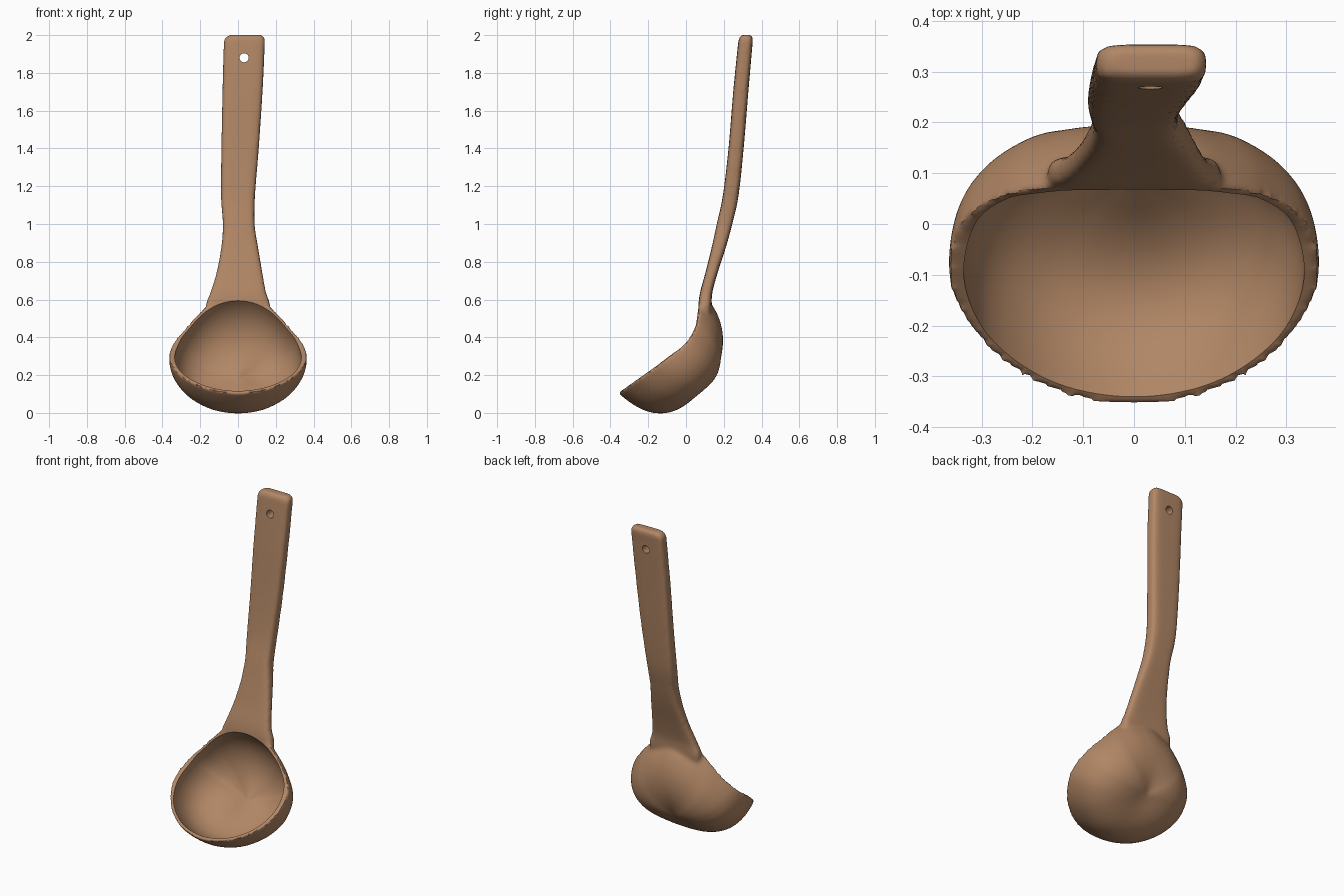
import bpy
import bmesh
import math
from mathutils import Vector

if "Cube" in bpy.data.objects:
    bpy.data.objects.remove(bpy.data.objects["Cube"], do_unlink=True)

wood = bpy.data.materials.new("warm_wood")
wood.use_nodes = True
WOOD = (0.44, 0.24, 0.13, 1)
wood.diffuse_color = WOOD
bsdf = wood.node_tree.nodes["Principled BSDF"]
bsdf.inputs["Base Color"].default_value = WOOD
bsdf.inputs["Roughness"].default_value = 0.6


def spline(points, steps, closed=False):
    """Catmull-Rom resampling of tuples of any length."""
    n = len(points)
    out = []
    for i in range(n if closed else n - 1):
        ids = [i - 1, i, i + 1, i + 2]
        ids = [k % n if closed else min(max(k, 0), n - 1) for k in ids]
        quads = list(zip(*[points[k] for k in ids]))
        for s in range(steps):
            t = s / steps
            out.append([0.5 * (2 * b + (c - a) * t + (2 * a - 5 * b + 4 * c - d) * t * t
                               + (3 * b - a - 3 * c + d) * t ** 3) for a, b, c, d in quads])
    if not closed:
        out.append(list(points[-1]))
    return out


def loft(bm, rings):
    """Closed skin through equal rings, with a fan at each end."""
    loops = [[bm.verts.new(p) for p in ring] for ring in rings]
    n = len(loops[0])
    for a, b in zip(loops, loops[1:]):
        for i in range(n):
            j = (i + 1) % n
            bm.faces.new((a[i], a[j], b[j], b[i]))
    for loop in (loops[0], loops[-1]):
        tip = bm.verts.new(sum((v.co for v in loop), Vector()) / n)
        for i in range(n):
            bm.faces.new((loop[i], loop[(i + 1) % n], tip))


def finish(bm, name):
    bmesh.ops.recalc_face_normals(bm, faces=bm.faces[:])
    mesh = bpy.data.meshes.new(name)
    bm.to_mesh(mesh)
    bm.free()
    obj = bpy.data.objects.new(name, mesh)
    bpy.context.collection.objects.link(obj)
    mesh.materials.append(wood)
    return obj


# Bowl: the rim bends up at the back and the shell bulges along DEPTH
CENTER = Vector((0, -0.14, 0.37))
DEPTH = Vector((0, 0.77, -0.64))


def rim(half):
    full = half + [(-x, y, z) for x, y, z in reversed(half[1:-1])]
    return [Vector(p) for p in spline(full, 8, closed=True)]


def shell(edge, depth, steps=20):
    rings = []
    for k in range(steps):
        a = 0.5 * math.pi * k / steps
        ring = []
        for p in edge:
            front = min(max((0.37 - p.z) / 0.25, 0), 1)
            e = 2 / (2 + 0.8 * front)
            ring.append(CENTER + (p - CENTER) * math.cos(a) ** e
                        + DEPTH * depth * math.sin(a) ** e)
        rings.append(ring)
    return rings


outer = rim([(0, -0.36, 0.105), (0.15, -0.335, 0.125), (0.27, -0.265, 0.175),
             (0.34, -0.18, 0.235), (0.365, -0.10, 0.295), (0.345, -0.005, 0.37),
             (0.27, 0.05, 0.46), (0.2, 0.065, 0.54), (0.12, 0.075, 0.6), (0, 0.08, 0.635)])
inner = rim([(0, -0.345, 0.12), (0.12, -0.325, 0.13), (0.22, -0.275, 0.16),
             (0.3, -0.2, 0.215), (0.335, -0.1, 0.29), (0.31, 0.0, 0.38),
             (0.25, 0.045, 0.46), (0.18, 0.06, 0.53), (0.1, 0.067, 0.575), (0, 0.07, 0.592)])

bm = bmesh.new()
mouth = Vector((0, 0, 0.3))
cap = [[p.lerp(mouth, k) for p in outer] for k in (0.9, 0.6, 0.3)]
loft(bm, cap + shell(outer, 0.33))

# Handle: height, left edge, right edge, front, back
stations = [(0.5, -0.16, 0.16, 0.06, 0.13), (0.57, -0.17, 0.17, 0.065, 0.135),
            (0.64, -0.145, 0.148, 0.075, 0.14), (0.75, -0.112, 0.128, 0.105, 0.17),
            (0.88, -0.088, 0.106, 0.137, 0.212), (1.0, -0.08, 0.088, 0.163, 0.245),
            (1.15, -0.09, 0.09, 0.195, 0.278), (1.4, -0.088, 0.11, 0.225, 0.305),
            (1.7, -0.082, 0.13, 0.25, 0.33), (1.93, -0.076, 0.141, 0.273, 0.35),
            (1.98, -0.07, 0.141, 0.28, 0.354), (2.0, -0.045, 0.128, 0.292, 0.345)]
rings = []
for z, left, right, front, back in spline(stations, 6):
    ring = []
    for k in range(40):
        a = math.tau * k / 40
        c, s = math.cos(a), math.sin(a)
        x = math.copysign(abs(c) ** 0.45, c)
        y = math.copysign(abs(s) ** 0.45, s)
        ring.append(((left + right) / 2 + x * (right - left) / 2,
                     (front + back) / 2 + y * (back - front) / 2, z))
    rings.append(ring)
loft(bm, rings)
ladle = finish(bm, "ladle")

# Cutters: bowl cavity and hanging hole
bm = bmesh.new()
lift = [[p - DEPTH * d for p in inner] for d in (0.15, 0.07)]
loft(bm, lift + shell(inner, 0.295))
cavity = finish(bm, "cavity_cutter")

bm = bmesh.new()
loft(bm, [[(0.032 + 0.024 * math.cos(math.tau * k / 24), y,
            1.88 + 0.024 * math.sin(math.tau * k / 24)) for k in range(24)]
          for y in (0.15, 0.45)])
hole = finish(bm, "hanging_hole_cutter")

# Blend handle and bowl, then carve
remesh = ladle.modifiers.new("blend", "REMESH")
remesh.mode = "VOXEL"
remesh.voxel_size = 0.01
soften = ladle.modifiers.new("soften", "SMOOTH")
soften.factor = 0.5
soften.iterations = 8
for cutter in (cavity, hole):
    cutter.hide_render = True
    cut = ladle.modifiers.new(cutter.name, "BOOLEAN")
    cut.operation = "DIFFERENCE"
    cut.solver = "EXACT"
    cut.object = cutter

bpy.ops.object.select_all(action="DESELECT")
ladle.select_set(True)
bpy.context.view_layer.objects.active = ladle
for name in [m.name for m in ladle.modifiers]:
    bpy.ops.object.modifier_apply(modifier=name)
for cutter in (cavity, hole):
    bpy.data.objects.remove(cutter, do_unlink=True)
bpy.ops.object.shade_smooth_by_angle(angle=math.radians(40))
